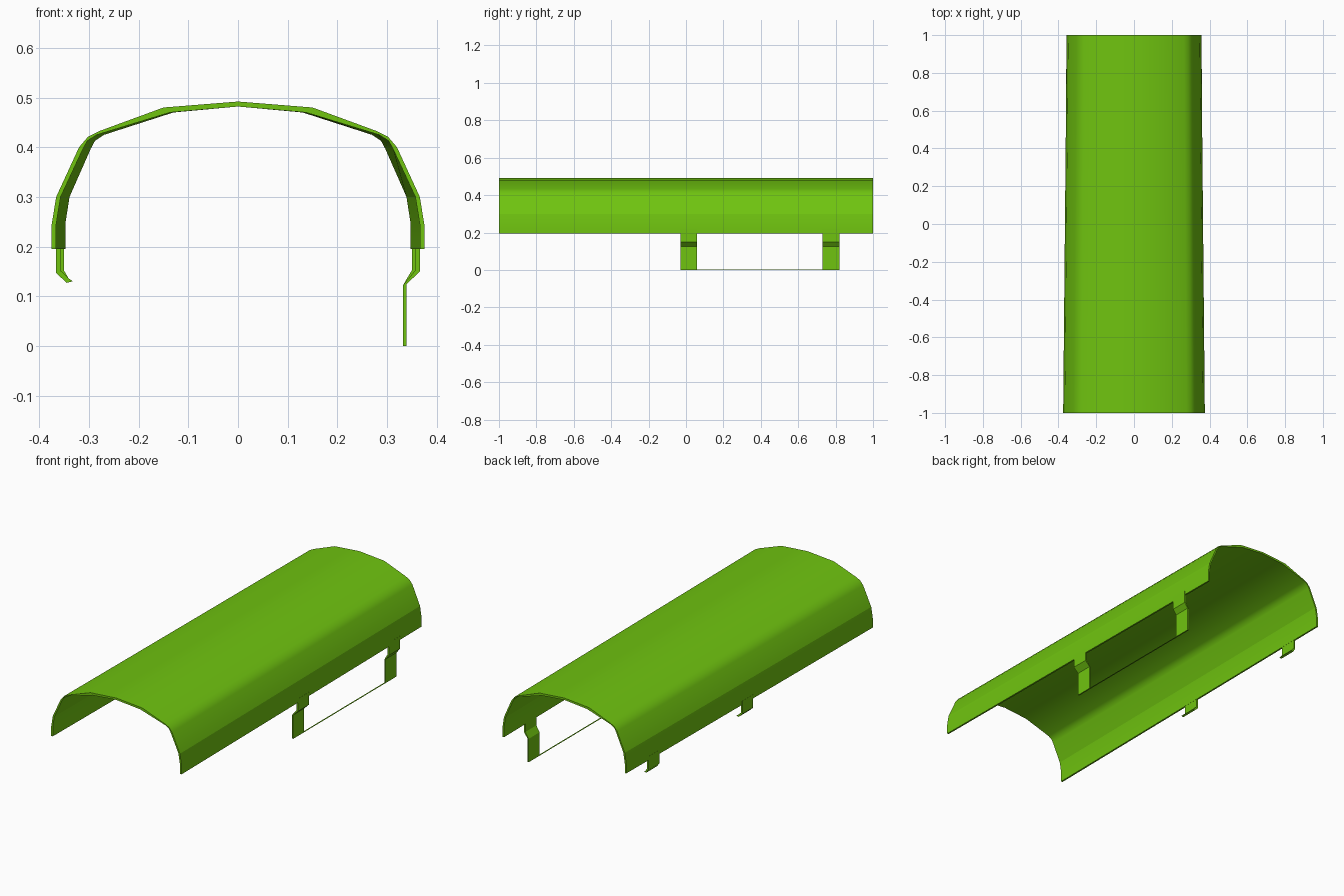
import bpy, bmesh

if "Cube" in bpy.data.objects:
    bpy.data.objects.remove(bpy.data.objects["Cube"])

green = bpy.data.materials.new("green_plastic")
green.diffuse_color = (0.16, 0.55, 0.005, 1)
green.use_nodes = True
green.node_tree.nodes["Principled BSDF"].inputs["Base Color"].default_value = green.diffuse_color


def taper(y):
    """Width factor: full at the front, 5% narrower at the back."""
    return 1 - 0.025 * (y + 1)


def loft(name, front, back, y0, y1, sharp_z=None):
    """Join two matching closed XZ outlines at y0 and y1 into a solid."""
    bm = bmesh.new()
    a = [bm.verts.new((x, y0, z)) for x, z in front]
    b = [bm.verts.new((x, y1, z)) for x, z in back]
    n = len(a)
    for i in range(n):
        j = (i + 1) % n
        bm.faces.new((a[i], a[j], b[j], b[i]))
    h = n // 2
    for ring in (a, b):                      # end caps as strips of quads
        for i in range(h - 1):
            bm.faces.new((ring[i], ring[i + 1], ring[n - 2 - i], ring[n - 1 - i]))
    bmesh.ops.recalc_face_normals(bm, faces=bm.faces)
    me = bpy.data.meshes.new(name)
    bm.to_mesh(me)
    bm.free()
    me.materials.append(green)
    ob = bpy.data.objects.new(name, me)
    bpy.context.collection.objects.link(ob)
    bpy.ops.object.select_all(action='DESELECT')
    ob.select_set(True)
    bpy.context.view_layer.objects.active = ob
    if sharp_z:
        bpy.ops.object.shade_smooth_by_angle(angle=0.6)
        for e in me.edges:                   # crease along each side
            if all(abs(me.vertices[v].co.z - sharp_z) < 1e-4 for v in e.vertices):
                e.use_edge_sharp = True
    return ob


# Curved cover: right half outlines, mirrored to a full arch
outer = [(0.375, 0.195), (0.375, 0.245), (0.366, 0.30), (0.32, 0.40),
         (0.302, 0.421), (0.278, 0.433), (0.15, 0.48), (0, 0.492)]
inner = [(0.366, 0.195), (0.366, 0.245), (0.357, 0.30), (0.312, 0.397),
         (0.303, 0.413), (0.284, 0.425), (0.137, 0.47), (0, 0.482)]


def arch(half):
    return half + [(-x, z) for x, z in reversed(half[:-1])]


section = arch(outer) + arch(inner)[::-1]


def scaled(y):
    return [(x * taper(y), z) for x, z in section]


loft("cover_shell", scaled(-1), scaled(1), -1, 1, sharp_z=0.30)

# Clips under both edges: long legs on the right, short hooks on the left
for label, y0, y1 in (("middle", -0.03, 0.06), ("rear", 0.73, 0.82)):
    w = 0.3755 * taper((y0 + y1) / 2)
    v = w - 0.0085
    leg = [(w, 0.215), (w, 0.15), (0.339, 0.124), (0.339, 0),
           (0.332, 0), (0.332, 0.122), (v, 0.153), (v, 0.215)]
    hook = [(-w, 0.215), (-w, 0.147), (-0.345, 0.127), (-0.333, 0.130),
            (-0.335, 0.132), (-0.341, 0.136), (-v, 0.152), (-v, 0.215)]
    loft(label + "_clip_leg", leg, leg, y0, y1)
    loft(label + "_clip_hook", hook, hook, y0, y1)

# Very thin strip joining the feet of the two legs
strip = [(0.339, 0), (0.339, 0.001), (0.332, 0.001), (0.332, 0)]
loft("foot_strip", strip, strip, 0.06, 0.73)
